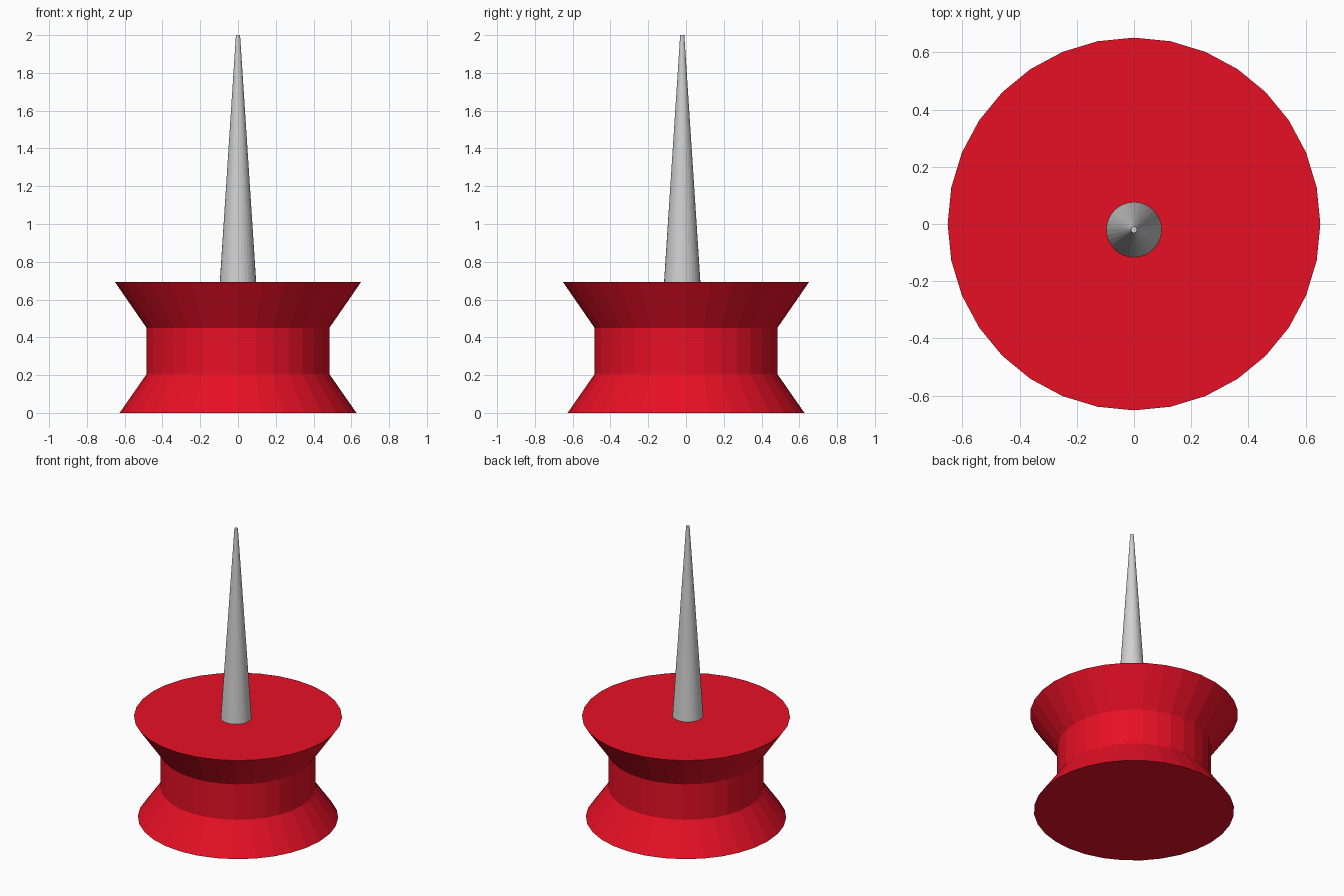
import bpy, bmesh, math

cube = bpy.data.objects.get("Cube")
if cube:
    bpy.data.objects.remove(cube, do_unlink=True)

SIDES = 32


def material(name, colour):
    mat = bpy.data.materials.new(name)
    mat.use_nodes = True
    mat.diffuse_color = colour
    mat.node_tree.nodes["Principled BSDF"].inputs["Base Color"].default_value = colour
    return mat


def turned(name, profile, mat, location=(0, 0, 0)):
    """Closed solid of revolution from (radius, height) pairs, bottom to top."""
    bm = bmesh.new()
    rings = []
    for radius, z in profile:
        angles = [2 * math.pi * i / SIDES for i in range(SIDES)]
        rings.append([bm.verts.new((radius * math.cos(a), radius * math.sin(a), z))
                      for a in angles])
    for low, high in zip(rings, rings[1:]):
        for i in range(SIDES):
            j = (i + 1) % SIDES
            bm.faces.new((low[i], low[j], high[j], high[i]))
    bm.faces.new(rings[0][::-1])
    bm.faces.new(rings[-1])
    mesh = bpy.data.meshes.new(name)
    bm.to_mesh(mesh)
    bm.free()
    mesh.materials.append(mat)
    obj = bpy.data.objects.new(name, mesh)
    obj.location = location
    bpy.context.collection.objects.link(obj)
    return obj


red = material("red plastic", (0.8, 0.005, 0.019, 1))
steel = material("grey steel", (0.64, 0.64, 0.64, 1))

# Flared grip with a straight waist
turned("grip", [(0.627, 0), (0.484, 0.205), (0.484, 0.45), (0.651, 0.692)], red)

# Tapered pin, set slightly towards the front
turned("pin", [(0.097, 0.68), (0.011, 2.0)], steel, (0, -0.02, 0))
